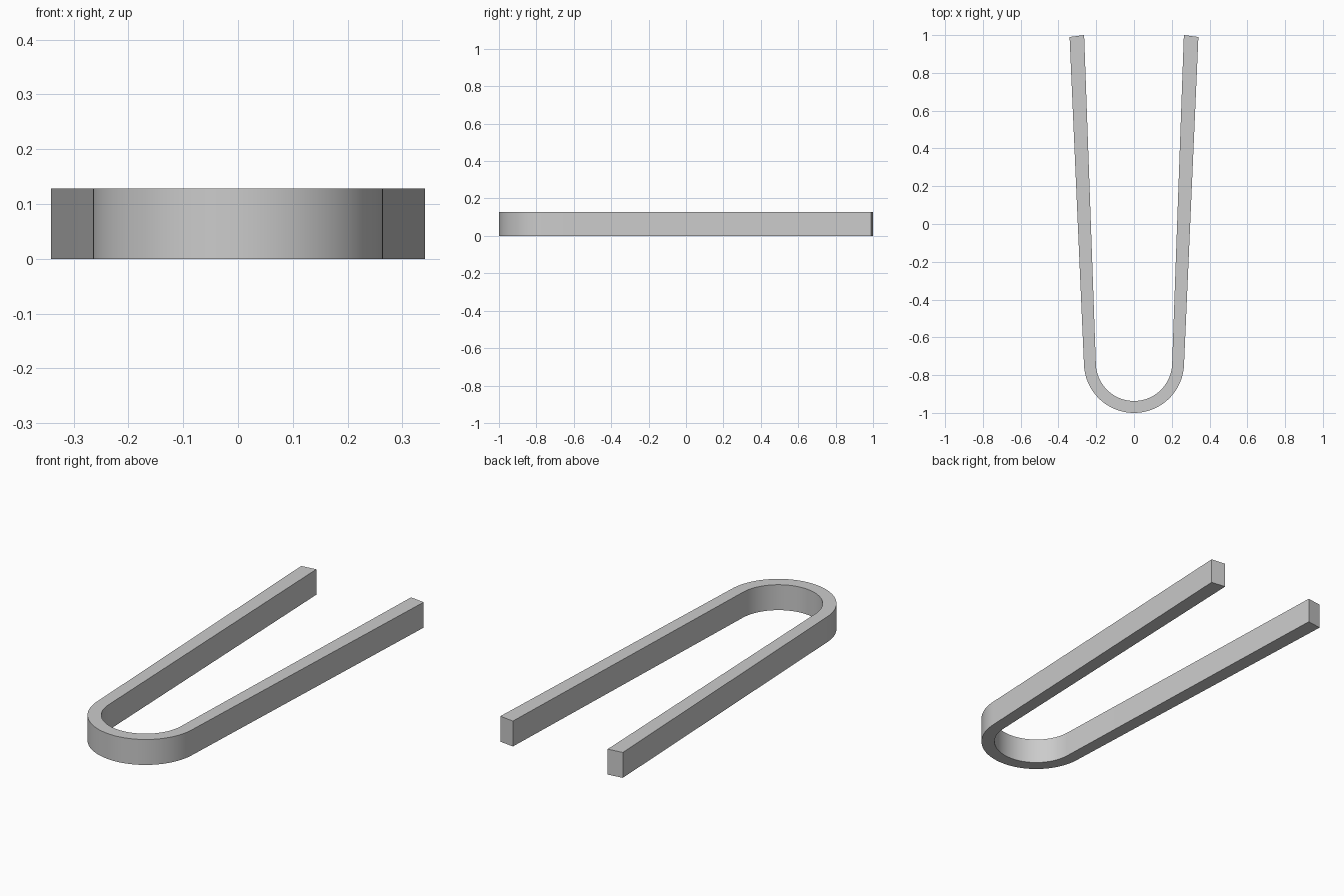
import bpy, bmesh
from math import sin, cos, pi, radians

cube = bpy.data.objects.get("Cube")
if cube:
    bpy.data.objects.remove(cube, do_unlink=True)

HEIGHT = 0.128
CENTRE_Y = -0.735
SPLAY = radians(2.4)
STEPS = 48


def wall(radius, tip):
    """Plan line of one wall: left tip, round bend, right tip."""
    sweep = pi + 2 * SPLAY - 4 * SPLAY
    start = -pi / 2 - sweep / 2
    bend = []
    for i in range(STEPS + 1):
        a = start + sweep * i / STEPS
        bend.append((radius * cos(a), CENTRE_Y + radius * sin(a)))
    return [(-tip[0], tip[1])] + bend + [tip]


outer = wall(0.265, (0.341, 0.99))
inner = wall(0.202, (0.264, 1.0))

# Single bent bar: strip of plan quads, extruded upward
bm = bmesh.new()
rows = [[bm.verts.new((x, y, 0)) for x, y in line] for line in (outer, inner)]
for i in range(len(outer) - 1):
    bm.faces.new((rows[0][i], rows[0][i + 1], rows[1][i + 1], rows[1][i]))
top = bmesh.ops.extrude_face_region(bm, geom=bm.faces[:])["geom"]
bmesh.ops.translate(bm, vec=(0, 0, HEIGHT),
                    verts=[g for g in top if isinstance(g, bmesh.types.BMVert)])
bmesh.ops.recalc_face_normals(bm, faces=bm.faces[:])
mesh = bpy.data.meshes.new("bent_bar")
bm.to_mesh(mesh)
bm.free()
bar = bpy.data.objects.new("bent_bar", mesh)
bpy.context.collection.objects.link(bar)

# Plain grey material
grey = bpy.data.materials.new("light_grey")
grey.use_nodes = True
colour = (0.6, 0.6, 0.6, 1)
grey.diffuse_color = colour
grey.node_tree.nodes["Principled BSDF"].inputs["Base Color"].default_value = colour
mesh.materials.append(grey)

# Smooth bend, crisp edges
bpy.ops.object.select_all(action="DESELECT")
bar.select_set(True)
bpy.context.view_layer.objects.active = bar
bpy.ops.object.shade_smooth_by_angle(angle=radians(30))
